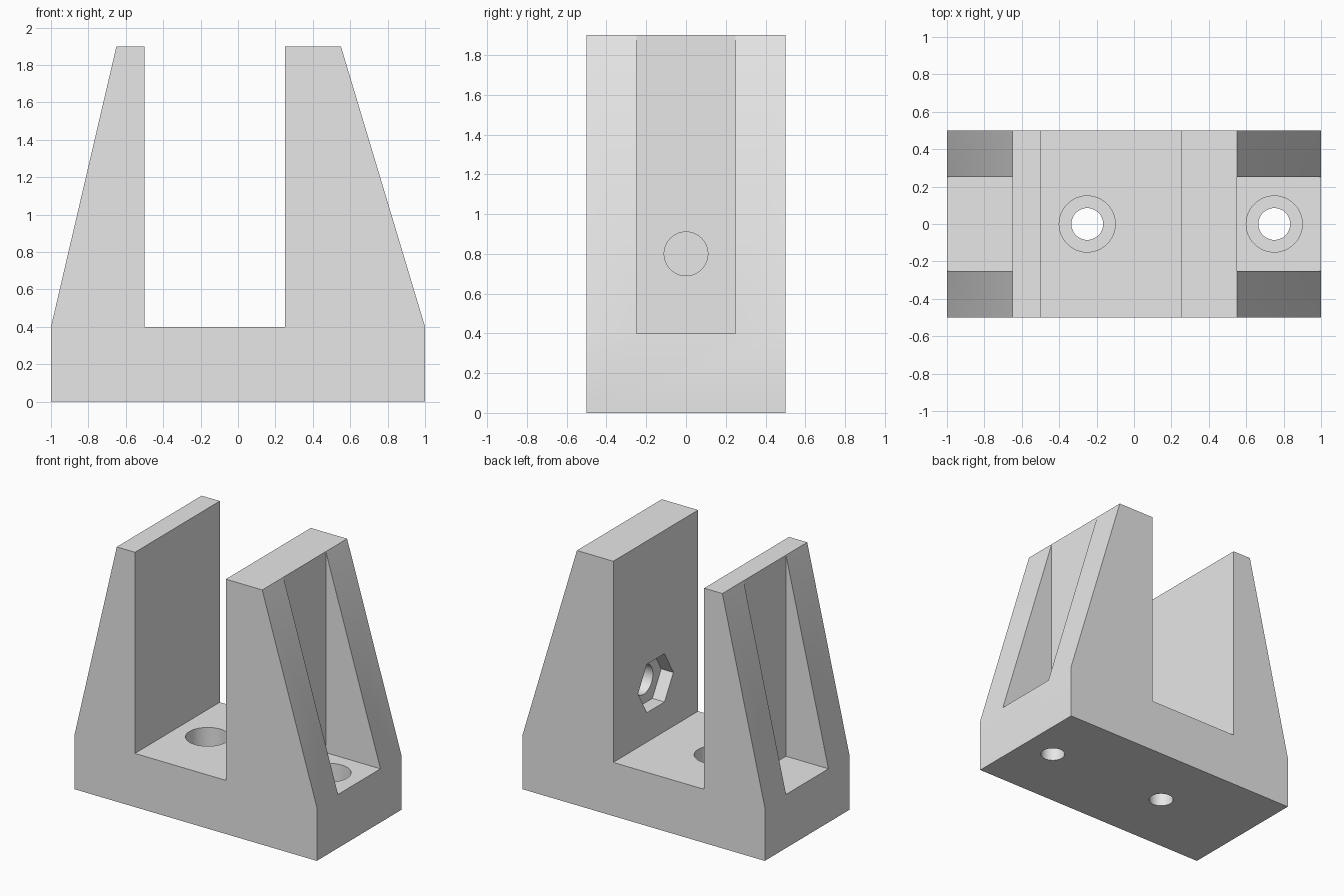
import bpy
import bmesh
from math import cos, sin, tau, radians

cube = bpy.data.objects.get("Cube")
if cube:
    bpy.data.objects.remove(cube, do_unlink=True)

grey = bpy.data.materials.new("light_grey")
grey.use_nodes = True
colour = (0.8, 0.8, 0.8, 1)
grey.diffuse_color = colour
grey.node_tree.nodes["Principled BSDF"].inputs["Base Color"].default_value = colour


def prism(name, outline, axis, start, end):
    """Extrude a 2D outline along one axis (outline uses the other two in order)."""
    def place(point, w):
        co = list(point)
        co.insert("xyz".index(axis), w)
        return co

    bm = bmesh.new()
    face = bm.faces.new([bm.verts.new(place(p, start)) for p in outline])
    extruded = bmesh.ops.extrude_face_region(bm, geom=[face], use_keep_orig=True)
    for item in extruded["geom"]:
        if isinstance(item, bmesh.types.BMVert):
            item.co["xyz".index(axis)] = end
    bmesh.ops.recalc_face_normals(bm, faces=bm.faces)
    mesh = bpy.data.meshes.new(name)
    bm.to_mesh(mesh)
    bm.free()
    mesh.materials.append(grey)
    obj = bpy.data.objects.new(name, mesh)
    bpy.context.collection.objects.link(obj)
    return obj


def ring(u, v, radius, sides=48):
    return [(u + radius * cos(tau * i / sides), v + radius * sin(tau * i / sides))
            for i in range(sides)]


def box(u0, u1, v0, v1):
    return [(u0, v0), (u1, v0), (u1, v1), (u0, v1)]


def cut(target, cutter):
    cutter.hide_render = True
    mod = target.modifiers.new(cutter.name, 'BOOLEAN')
    mod.operation = 'DIFFERENCE'
    mod.solver = 'EXACT'
    mod.object = cutter
    bpy.context.view_layer.objects.active = target
    bpy.ops.object.modifier_apply(modifier=mod.name)
    bpy.data.objects.remove(cutter, do_unlink=True)


# Bracket body: base with a thin and a thick tapered upright
base_top, top = 0.4, 1.9
profile = [(-1, 0), (1, 0), (1, base_top), (0.55, top), (0.25, top),
           (0.25, base_top), (-0.5, base_top), (-0.5, top), (-0.65, top),
           (-1, base_top)]
bracket = prism("bracket", profile, "y", -0.5, 0.5)

# Recesses between the outer ribs
for x0, x1 in ((0.55, 1.5), (-1.5, -0.65)):
    cut(bracket, prism("rib_recess", box(x0, x1, -0.25, 0.25), "z", base_top, 2.3))

# Counterbored mounting holes in the base
for x in (-0.25, 0.75):
    cut(bracket, prism("screw_hole", ring(x, 0, 0.085), "z", -0.2, 0.6))
    cut(bracket, prism("counterbore", ring(x, 0, 0.15), "z", 0.2, 0.6))

# Cross bolt hole with a hexagonal nut pocket on the inner face
cut(bracket, prism("bolt_hole", ring(0, 0.8, 0.11), "x", 0.1, 0.7))
cut(bracket, prism("nut_pocket", ring(0, 0.8, 0.208, 6), "x", 0.1, 0.35))

# Smooth the bores and keep the edges crisp
bpy.ops.object.select_all(action='DESELECT')
bracket.select_set(True)
bpy.context.view_layer.objects.active = bracket
bpy.ops.object.shade_smooth_by_angle(angle=radians(30))
